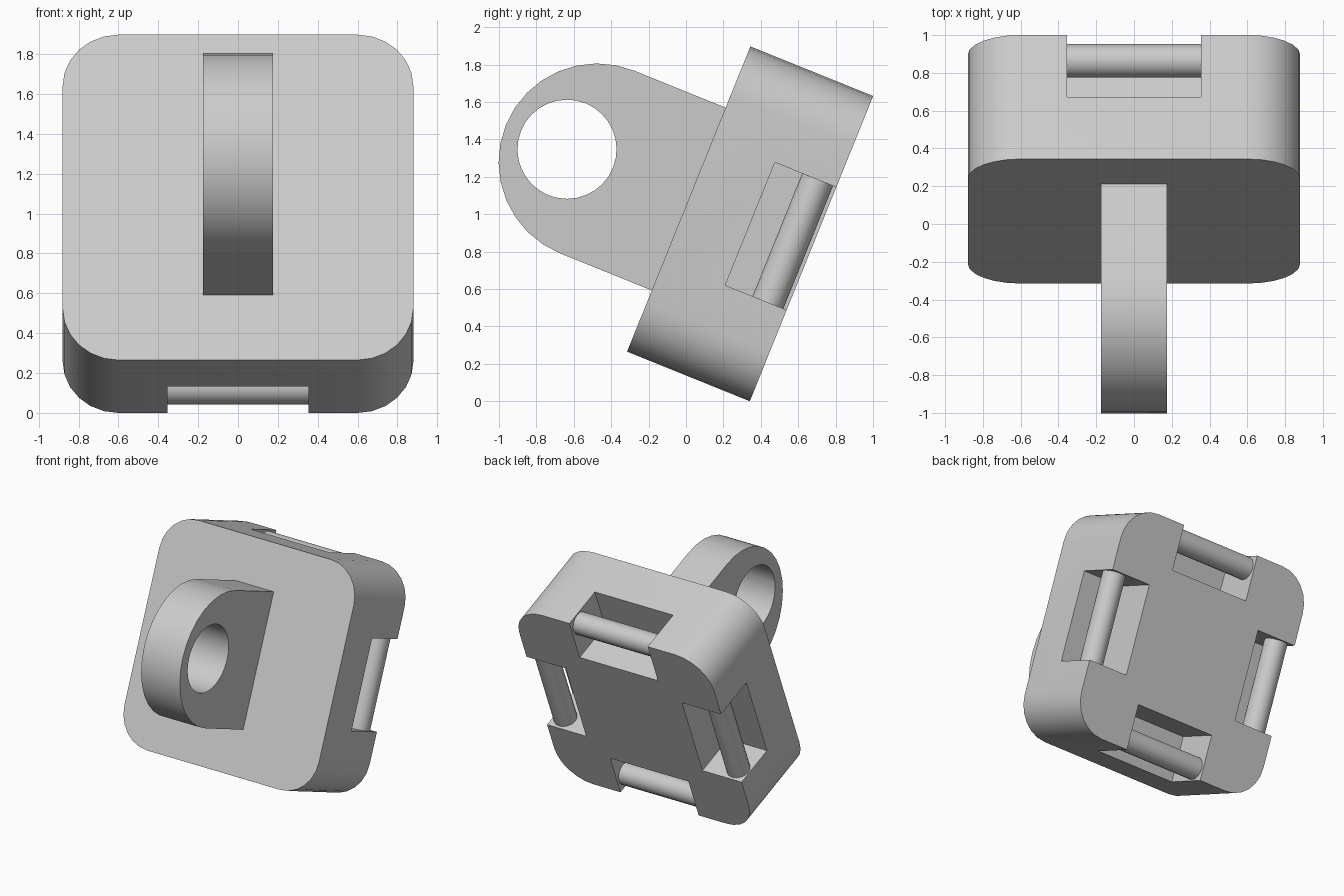
import bpy
import bmesh
from math import sin, cos, pi, radians
from mathutils import Matrix, Vector

cube = bpy.data.objects.get("Cube")
if cube:
    bpy.data.objects.remove(cube, do_unlink=True)

# Overall dimensions
HALF = 0.88          # half side of the square plate
THICK = 0.708        # plate thickness
CORNER = 0.28        # plate corner radius
SLOT = 0.354         # half length and depth of each slot
LUG_R = 0.527        # lug outer radius
ROD_R = 0.089

# Tilted frame: origin at the middle of the plate's front face, y towards the back
FRAME = Matrix.Translation((0, 0.0145, 1.081)) @ Matrix.Rotation(radians(-22), 4, 'X')

grey = bpy.data.materials.new("light_grey")
grey.use_nodes = True
colour = (0.6, 0.6, 0.6, 1)
grey.diffuse_color = colour
grey.node_tree.nodes["Principled BSDF"].inputs["Base Color"].default_value = colour


def arc(cx, cy, r, start, end, steps):
    """Points along an arc, both ends included, angles in degrees."""
    angles = [radians(start + (end - start) * i / steps) for i in range(steps + 1)]
    return [(cx + r * cos(a), cy + r * sin(a)) for a in angles]


def add_prism(bm, points, vector):
    """Extrude a flat outline of 3D points along a vector."""
    face = bm.faces.new([bm.verts.new(p) for p in points])
    moved = bmesh.ops.extrude_face_region(bm, geom=[face], use_keep_orig=True)["geom"]
    verts = [v for v in moved if isinstance(v, bmesh.types.BMVert)]
    bmesh.ops.translate(bm, verts=verts, vec=Vector(vector))


def finish(name, bm):
    bmesh.ops.recalc_face_normals(bm, faces=bm.faces)
    bm.transform(FRAME)
    mesh = bpy.data.meshes.new(name)
    bm.to_mesh(mesh)
    bm.free()
    mesh.materials.append(grey)
    obj = bpy.data.objects.new(name, mesh)
    bpy.context.collection.objects.link(obj)
    return obj


def activate(obj):
    bpy.ops.object.select_all(action='DESELECT')
    obj.select_set(True)
    bpy.context.view_layer.objects.active = obj


def cut(obj, cutter):
    cutter.hide_render = True
    mod = obj.modifiers.new("cut", 'BOOLEAN')
    mod.operation = 'DIFFERENCE'
    mod.solver = 'EXACT'
    mod.object = cutter
    activate(obj)
    bpy.ops.object.modifier_apply(modifier=mod.name)
    bpy.data.objects.remove(cutter, do_unlink=True)


def smooth(obj):
    activate(obj)
    bpy.ops.object.shade_smooth_by_angle(angle=radians(35))


# Rounded square plate
c = HALF - CORNER
outline = []
for i, (sx, sz) in enumerate([(1, 1), (-1, 1), (-1, -1), (1, -1)]):
    outline += arc(sx * c, sz * c, CORNER, 90 * i, 90 * i + 90, 6)
bm = bmesh.new()
add_prism(bm, [(x, 0, z) for x, z in outline], (0, THICK, 0))
plate = finish("plate", bm)

# Four slots, open to the sides and to the back
bm = bmesh.new()
for i in range(4):
    turn = Matrix.Rotation(i * pi / 2, 4, 'Y')
    z0, z1 = HALF - SLOT, HALF + 0.1
    corners = [(-SLOT, z0), (SLOT, z0), (SLOT, z1), (-SLOT, z1)]
    add_prism(bm, [turn @ Vector((x, SLOT, z)) for x, z in corners], (0, SLOT + 0.1, 0))
cut(plate, finish("slot_cutter", bm))
smooth(plate)

# Strap rod across each slot
for i, side in enumerate(["top", "left", "bottom", "right"]):
    bm = bmesh.new()
    bmesh.ops.create_cone(bm, cap_ends=True, segments=16, radius1=ROD_R, radius2=ROD_R,
                          depth=2 * SLOT + 0.02)
    bm.transform(Matrix.Rotation(i * pi / 2, 4, 'Y')
                 @ Matrix.Translation((0, 0.6, 0.783))
                 @ Matrix.Rotation(pi / 2, 4, 'Y'))
    smooth(finish(side + "_rod", bm))

# Rounded lug on the front with a round hole through it
W = 0.175
bm = bmesh.new()
profile = [(0.03, LUG_R)] + arc(-0.528, 0, LUG_R, 90, 270, 16) + [(0.03, -LUG_R)]
add_prism(bm, [(-W, y, z) for y, z in profile], (2 * W, 0, 0))
lug = finish("lug", bm)
bm = bmesh.new()
hole = arc(-0.703, 0.003, 0.265, 0, 360, 32)[:-1]
add_prism(bm, [(-W - 0.1, y, z) for y, z in hole], (2 * W + 0.2, 0, 0))
cut(lug, finish("hole_cutter", bm))
smooth(lug)
